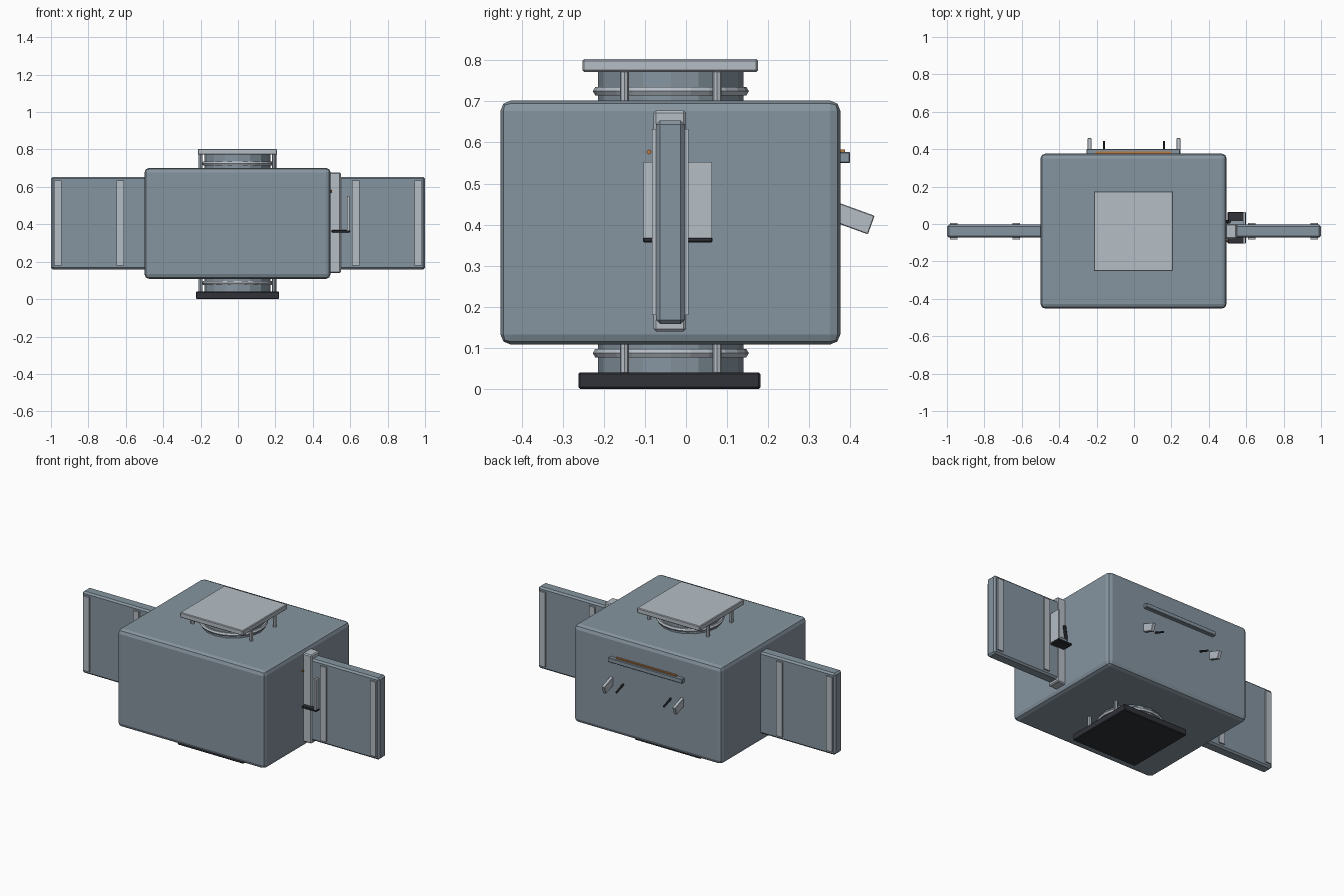
import bpy, math

if "Cube" in bpy.data.objects:
    bpy.data.objects.remove(bpy.data.objects["Cube"])

CX, CY = -0.003, -0.037


def material(name, rgb):
    m = bpy.data.materials.new(name)
    m.diffuse_color = (*rgb, 1)
    m.use_nodes = True
    m.node_tree.nodes["Principled BSDF"].inputs["Base Color"].default_value = m.diffuse_color
    return m


SLATE = material("slate", (0.24, 0.30, 0.35))
LIGHT = material("light_metal", (0.46, 0.51, 0.56))
DARK = material("dark_rubber", (0.03, 0.032, 0.04))
ORANGE = material("copper", (0.5, 0.2, 0.05))


def finish(name, mat, bevel=0, segments=1):
    ob = bpy.context.object
    ob.name = name
    ob.data.materials.append(mat)
    if bevel:
        b = ob.modifiers.new("bevel", 'BEVEL')
        b.width, b.segments = bevel, segments
    return ob


def box(name, x, y, z, mat, bevel=0, segments=1):
    """Box from (min, max) spans."""
    bpy.ops.mesh.primitive_cube_add(size=1, location=[sum(s) / 2 for s in (x, y, z)])
    ob = bpy.context.object
    ob.scale = [s[1] - s[0] for s in (x, y, z)]
    bpy.ops.object.transform_apply(location=False, rotation=False, scale=True)
    return finish(name, mat, bevel, segments)


def rod(name, loc, radius, depth, mat, rot=(0, 0, 0), sides=12):
    bpy.ops.mesh.primitive_cylinder_add(vertices=sides, radius=radius, depth=depth,
                                        location=loc, rotation=rot)
    return finish(name, mat)


# Main body
box("body", (-0.5, 0.495), (-0.452, 0.376), (0.108, 0.702), SLATE, 0.025, 2)

# Docking ports above and below: drum, ring and four posts
for side, z0, z1, ring_z in (("top", 0.69, 0.775, 0.725), ("bottom", 0.04, 0.12, 0.087)):
    zc, h = (z0 + z1) / 2, z1 - z0
    rod(side + "_drum", (CX, CY, zc), 0.177, h, SLATE, sides=16)
    bpy.ops.mesh.primitive_torus_add(major_radius=0.178, minor_radius=0.012,
                                     major_segments=24, minor_segments=6,
                                     location=(CX, CY, ring_z))
    finish(side + "_ring", LIGHT)
    for sx in (-1, 1):
        for sy in (-1, 1):
            rod(side + "_post", (CX + sx * 0.197, CY + sy * 0.113, zc), 0.011, h, LIGHT, sides=8)
box("top_plate", (-0.215, 0.209), (-0.252, 0.175), (0.772, 0.803), LIGHT, 0.004)
box("bottom_pad", (-0.225, 0.22), (-0.262, 0.181), (0, 0.04), DARK, 0.004)

# Side panels with vertical strips on both faces
for s, side in ((-1, "left"), (1, "right")):
    box(side + "_panel", sorted((s * 0.48, s * 0.999)), (-0.073, -0.003), (0.158, 0.654), SLATE, 0.01)
    for a in (0.61, 0.945):
        for y in ((-0.083, -0.072), (-0.004, 0.006)):
            box(side + "_strip", sorted((s * a, s * (a + 0.04))), y, (0.18, 0.633), LIGHT)

# Hinge bar and tap bracket on the right side
box("hinge_bar", (0.485, 0.55), (-0.079, 0.0), (0.14, 0.678), LIGHT, 0.006)
box("bracket_plate", (0.584, 0.597), (-0.103, 0.063), (0.368, 0.552), LIGHT)
box("bracket_tray", (0.5, 0.599), (-0.105, 0.065), (0.356, 0.37), DARK, 0.004)
rod("spout", (0.54, 0.0, 0.405), 0.019, 0.1, SLATE, (0, math.pi / 2, 0))
rod("tap_lever", (0.503, 0.012, 0.45), 0.009, 0.1, DARK, (0, 0.15, 0), 8)
rod("indicator", (0.497, -0.09, 0.577), 0.006, 0.012, ORANGE, (0, math.pi / 2, 0), 8)

# Back shelf with copper line
box("back_rail", (-0.253, 0.245), (0.37, 0.4), (0.55, 0.577), SLATE, 0.003)
box("rail_line", (-0.205, 0.2), (0.374, 0.387), (0.574, 0.583), ORANGE)

# Drooping tabs and pins on the back
tilt = math.radians(-20)
for s in (-1, 1):
    tab = box("back_tab", (s * 0.238 - 0.01, s * 0.238 + 0.01), (0.36, 0.454), (0.391, 0.439), LIGHT, 0.002)
    tab.rotation_euler.x = tilt
    rod("back_pin", (s * 0.16, 0.405, 0.415), 0.006, 0.08, DARK,
        (math.pi / 2 + tilt, 0, 0), 8)
